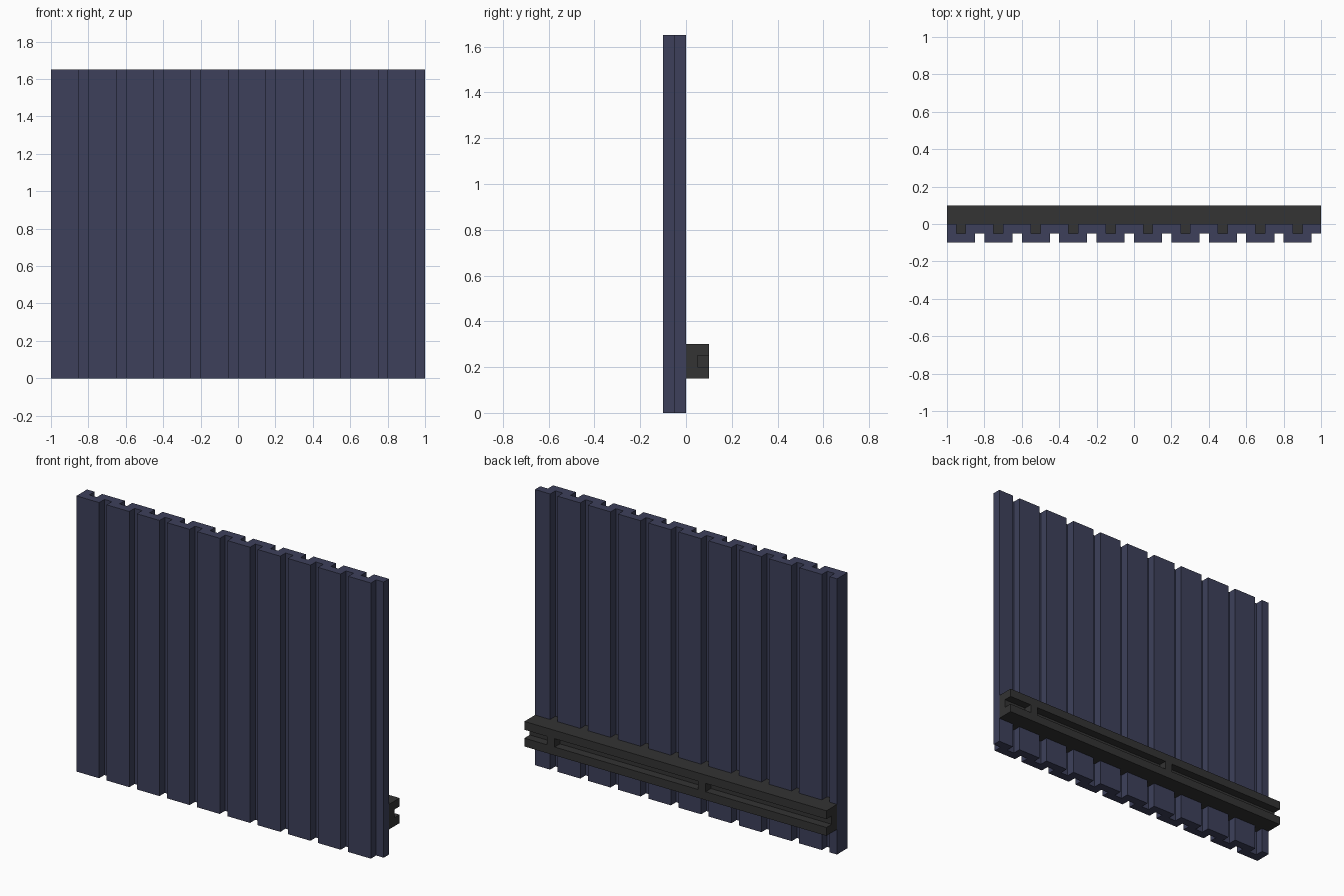
import bpy
import bmesh

cube = bpy.data.objects.get("Cube")
if cube:
    bpy.data.objects.remove(cube, do_unlink=True)

PITCH = 0.2      # spacing of the ribs
COUNT = 10
STEP = 0.05      # width and depth of every groove


def material(name, color):
    mat = bpy.data.materials.new(name)
    mat.use_nodes = True
    mat.diffuse_color = color
    mat.node_tree.nodes["Principled BSDF"].inputs["Base Color"].default_value = color
    return mat


def prism(name, outline, z0, z1, mat=None):
    """Extrude a plan outline from z0 up to z1."""
    bm = bmesh.new()
    face = bm.faces.new([bm.verts.new((x, y, z0)) for x, y in outline])
    top = bmesh.ops.extrude_face_region(bm, geom=[face])["geom"]
    verts = [v for v in top if isinstance(v, bmesh.types.BMVert)]
    bmesh.ops.translate(bm, verts=verts, vec=(0, 0, z1 - z0))
    bmesh.ops.recalc_face_normals(bm, faces=bm.faces)
    mesh = bpy.data.meshes.new(name)
    bm.to_mesh(mesh)
    bm.free()
    obj = bpy.data.objects.new(name, mesh)
    bpy.context.collection.objects.link(obj)
    if mat:
        mesh.materials.append(mat)
    return obj


def groove_line():
    """Stepped line along y = 0 that dips into each back groove, left to right."""
    points = [(-1, 0)]
    for i in range(COUNT):
        a = -1 + i * PITCH + STEP
        b = a + STEP
        points += [(a, 0), (a, -STEP), (b, -STEP), (b, 0)]
    return points + [(1, 0)]


def rib_line():
    """Front edge of the ribs, right to left."""
    points = []
    for i in reversed(range(COUNT)):
        a = -1 + i * PITCH
        b = a + PITCH - STEP
        points += [(a + PITCH, -STEP), (b, -STEP), (b, -2 * STEP), (a, -2 * STEP)]
        if i:
            points.append((a, -STEP))
    # drop the doubled points where neighbouring ribs meet
    return [p for k, p in enumerate(points)
            if k == 0 or abs(p[0] - points[k - 1][0]) + abs(p[1] - points[k - 1][1]) > 1e-5]


blue = material("slate blue", (0.0467, 0.0513, 0.1046, 1))
dark = material("charcoal", (0.0331, 0.0331, 0.0331, 1))

# Ribbed wall panel
prism("ribbed_panel", groove_line() + rib_line(), 0, 1.65, blue)

# Rear rail with tabs that sit in the panel grooves
rail = prism("rear_rail", groove_line() + [(1, 0.1), (-1, 0.1)], 0.15, 0.3, dark)

# Slots along the back of the rail, parted by two short bridges
for x0, x1 in ((-1.1, -0.2), (-0.15, 0.8), (0.85, 1.1)):
    outline = [(x0, 0.05), (x1, 0.05), (x1, 0.2), (x0, 0.2)]
    cutter = prism("slot_cutter", outline, 0.2, 0.25)
    cutter.hide_render = True
    cut = rail.modifiers.new("slot", "BOOLEAN")
    cut.operation = "DIFFERENCE"
    cut.solver = "EXACT"
    cut.object = cutter
    bpy.context.view_layer.objects.active = rail
    bpy.ops.object.modifier_apply(modifier=cut.name)
    bpy.data.objects.remove(cutter, do_unlink=True)
